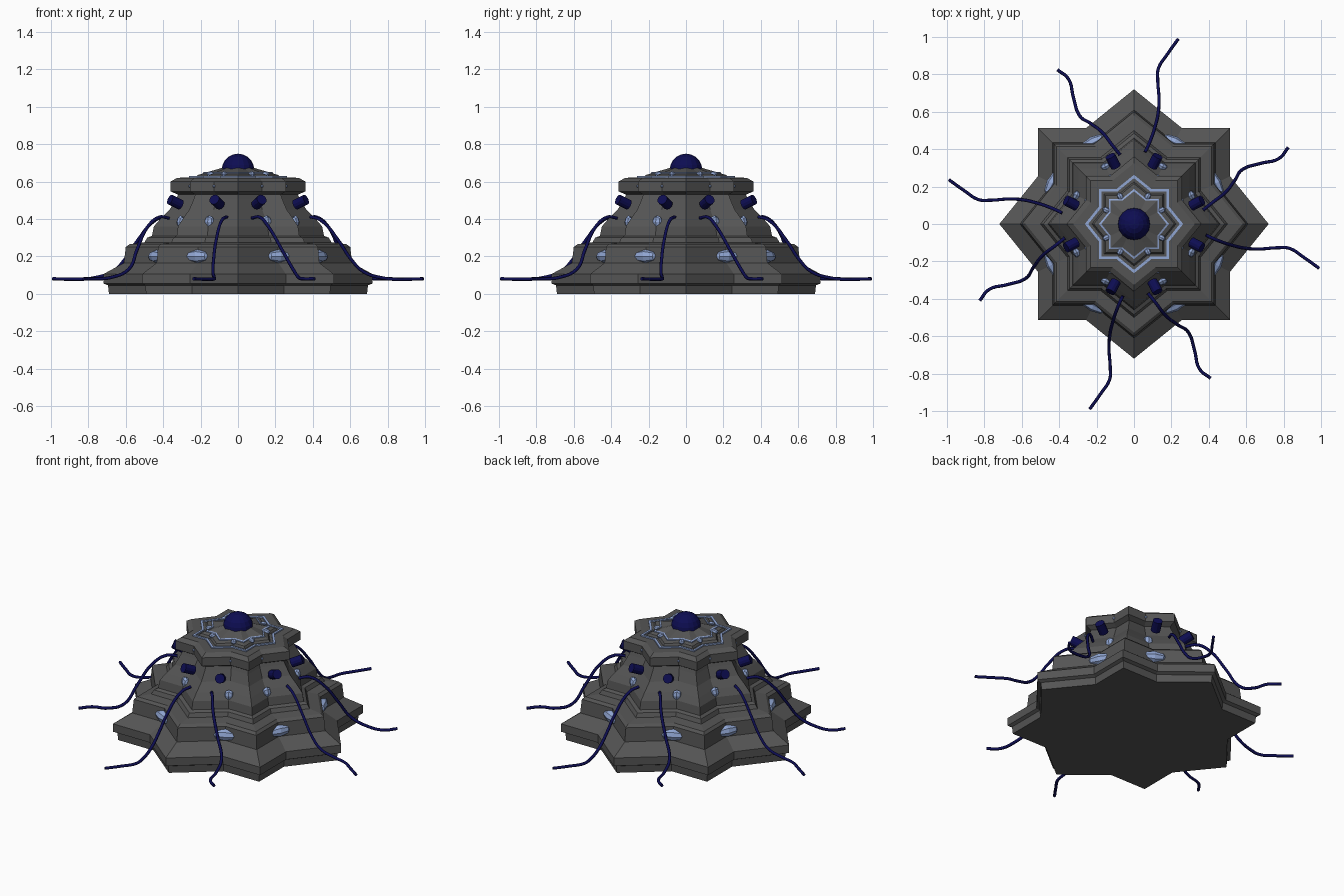
import bpy, bmesh, math
from mathutils import Matrix, Vector

if "Cube" in bpy.data.objects:
    bpy.data.objects.remove(bpy.data.objects["Cube"])


def material(name, rgb):
    m = bpy.data.materials.new(name)
    m.diffuse_color = (*rgb, 1)
    m.use_nodes = True
    m.node_tree.nodes["Principled BSDF"].inputs["Base Color"].default_value = m.diffuse_color
    return m


STONE = material("dark grey stone", (0.09, 0.09, 0.09))
NAVY = material("deep navy", (0.004, 0.004, 0.085))
CRYSTAL = material("pale blue crystal", (0.28, 0.38, 0.65))


def finish(name, bm, mat):
    bmesh.ops.recalc_face_normals(bm, faces=bm.faces[:])
    me = bpy.data.meshes.new(name)
    bm.to_mesh(me)
    bm.free()
    me.materials.append(mat)
    ob = bpy.data.objects.new(name, me)
    bpy.context.collection.objects.link(ob)
    return ob


# eight-pointed star outline: tips, corners and the valleys between them
QUARTER = [(1, 0), (0.713, 0.355), (0.713, 0.713), (0.355, 0.713)]
STAR = []
for q in range(4):
    for x, y in QUARTER:
        for _ in range(q):
            x, y = -y, x
        STAR.append((x, y))


def star_solid(name, profile, mat, ring=False):
    """Sweep a (radius, height) profile around the star outline."""
    bm = bmesh.new()
    rows = [[bm.verts.new((x * r, y * r, z)) for x, y in STAR] for r, z in profile]
    n = len(STAR)
    pairs = list(zip(rows, rows[1:]))
    if ring:
        pairs.append((rows[-1], rows[0]))
    for a, b in pairs:
        for i in range(n):
            j = (i + 1) % n
            bm.faces.new((a[i], a[j], b[j], b[i]))
    if not ring:
        bm.faces.new(rows[0])
        bm.faces.new(rows[-1])
    return finish(name, bm, mat)


# stepped star-shaped body
star_solid("stepped_star_body", [
    (0.69, 0), (0.695, 0.045), (0.72, 0.055), (0.72, 0.105), (0.61, 0.165),
    (0.60, 0.25), (0.58, 0.265), (0.50, 0.275), (0.485, 0.30), (0.46, 0.31),
    (0.45, 0.36), (0.415, 0.40), (0.365, 0.45), (0.33, 0.51), (0.32, 0.53),
    (0.36, 0.547), (0.36, 0.60), (0.325, 0.62), (0.225, 0.622), (0.215, 0.635),
    (0.13, 0.66), (0.08, 0.675)], STONE)

# glowing star outlines on the top
star_solid("outer_star_inlay", [(0.245, 0.615), (0.245, 0.629), (0.263, 0.629), (0.263, 0.615)],
           CRYSTAL, ring=True)
star_solid("inner_star_inlay", [(0.175, 0.64), (0.175, 0.652), (0.187, 0.649), (0.187, 0.637)],
           CRYSTAL, ring=True)


def valley_angles():
    a = math.atan2(0.355, 0.713)
    return [q * math.pi / 2 + s for q in range(4) for s in (a, math.pi / 2 - a)]


def crystals(name, dist, z, size):
    """One faceted gem in each valley; size = radial, sideways, vertical half sizes."""
    bm = bmesh.new()
    for a in valley_angles():
        m = (Matrix.Rotation(a, 4, 'Z') @ Matrix.Translation((dist, 0, z))
             @ Matrix.Diagonal((*size, 1)) @ Matrix.Rotation(math.pi / 2, 4, 'X'))
        bmesh.ops.create_uvsphere(bm, u_segments=8, v_segments=4, radius=1, matrix=m)
    return finish(name, bm, CRYSTAL)


crystals("large_side_crystals", 0.485, 0.20, (0.035, 0.075, 0.036))
crystals("middle_crystals", 0.342, 0.385, (0.022, 0.027, 0.034))
crystals("rim_studs", 0.287, 0.575, (0.008, 0.008, 0.008))
crystals("top_crystals", 0.165, 0.64, (0.022, 0.016, 0.016))

# dome orb
bm = bmesh.new()
bmesh.ops.create_uvsphere(bm, u_segments=16, v_segments=10, radius=0.087,
                          matrix=Matrix.Translation((0, 0, 0.662)))
finish("top_orb", bm, NAVY)

# short pegs leaning outward from the upper wall
bm = bmesh.new()
for q in range(4):
    for s in (1, -1):
        pos = Vector((0.335, 0.112 * s, 0.49))
        out = Vector((0.85, 0.45 * s, 0.42)).normalized()
        m = (Matrix.Rotation(q * math.pi / 2, 4, 'Z') @ Matrix.Translation(pos)
             @ out.to_track_quat('Z', 'Y').to_matrix().to_4x4())
        bmesh.ops.create_cone(bm, cap_ends=True, segments=12, radius1=0.028,
                              radius2=0.028, depth=0.07, matrix=m)
finish("wall_pegs", bm, NAVY)

# trailing cables: two shapes, each repeated on four sides
CABLE_A = [(0.075, -0.37, 0.405), (0.115, -0.42, 0.41), (0.165, -0.485, 0.355),
           (0.235, -0.54, 0.235), (0.295, -0.585, 0.13), (0.325, -0.68, 0.087),
           (0.35, -0.775, 0.08), (0.41, -0.825, 0.08)]
CABLE_B = [(-0.06, -0.385, 0.412), (-0.085, -0.44, 0.395), (-0.118, -0.54, 0.28),
           (-0.13, -0.60, 0.19), (-0.134, -0.67, 0.118), (-0.127, -0.77, 0.085),
           (-0.13, -0.83, 0.078), (-0.18, -0.91, 0.078), (-0.237, -0.99, 0.08)]
for label, pts in (("a", CABLE_A), ("b", CABLE_B)):
    cu = bpy.data.curves.new("trailing_cables_" + label, 'CURVE')
    cu.dimensions = '3D'
    cu.bevel_depth = 0.009
    cu.bevel_resolution = 1
    cu.resolution_u = 5
    cu.use_fill_caps = True
    for q in range(4):
        rot = Matrix.Rotation(q * math.pi / 2, 3, 'Z')
        sp = cu.splines.new('BEZIER')
        sp.bezier_points.add(len(pts) - 1)
        for bp, p in zip(sp.bezier_points, pts):
            bp.co = rot @ Vector(p)
            bp.handle_left_type = bp.handle_right_type = 'AUTO'
    cu.materials.append(NAVY)
    bpy.context.collection.objects.link(bpy.data.objects.new(cu.name, cu))
